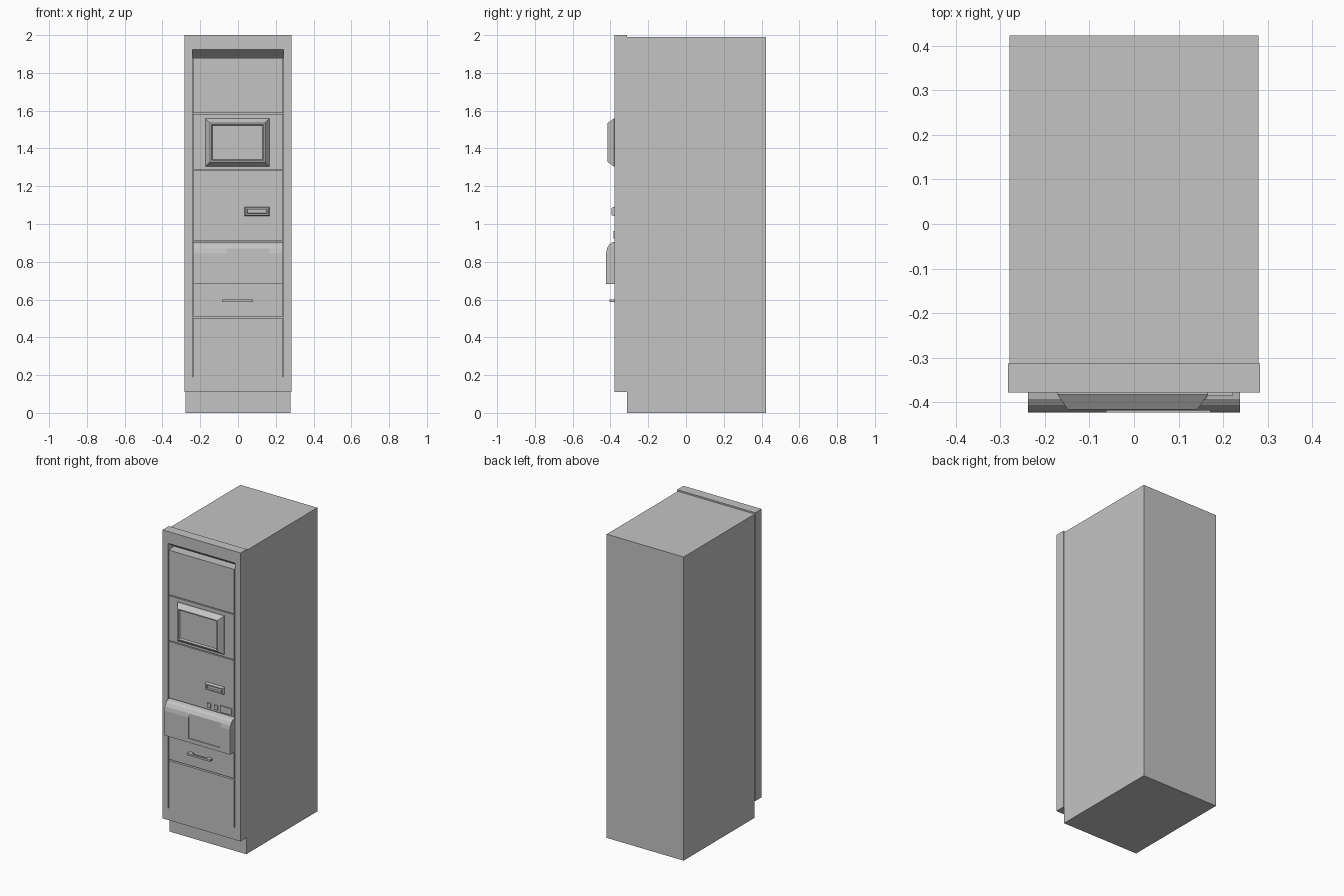
import bpy, bmesh
from mathutils import Vector

if "Cube" in bpy.data.objects:
    bpy.data.objects.remove(bpy.data.objects["Cube"])

grey = bpy.data.materials.new("light_grey")
grey.diffuse_color = (0.55, 0.55, 0.55, 1)
grey.use_nodes = True
grey.node_tree.nodes["Principled BSDF"].inputs["Base Color"].default_value = grey.diffuse_color

FRONT = -0.378      # front plane of the fascia
BACK = -0.313       # where fascia meets the cabinet


def finish(name, bm):
    bmesh.ops.recalc_face_normals(bm, faces=bm.faces)
    me = bpy.data.meshes.new(name)
    bm.to_mesh(me)
    bm.free()
    me.materials.append(grey)
    ob = bpy.data.objects.new(name, me)
    bpy.context.collection.objects.link(ob)
    return ob


def box(name, x0, x1, y0, y1, z0, z1):
    bm = bmesh.new()
    bmesh.ops.create_cube(bm, size=1)
    for v in bm.verts:
        v.co = Vector((x0 if v.co.x < 0 else x1,
                       y0 if v.co.y < 0 else y1,
                       z0 if v.co.z < 0 else z1))
    return finish(name, bm)


def extrude_x(name, profile, x0, x1):
    """Sweep a (y, z) outline across the width."""
    bm = bmesh.new()
    face = bm.faces.new([bm.verts.new((x0, y, z)) for y, z in profile])
    ext = bmesh.ops.extrude_face_region(bm, geom=[face])["geom"]
    verts = [g for g in ext if isinstance(g, bmesh.types.BMVert)]
    bmesh.ops.translate(bm, verts=verts, vec=(x1 - x0, 0, 0))
    return finish(name, bm)


def stepped(name, rect, steps):
    """Stack shrinking rectangles (inset, y) outward from the fascia."""
    x0, x1, z0, z1 = rect
    bm = bmesh.new()
    rings = []
    for i, y in steps:
        rings.append([bm.verts.new(c) for c in (
            (x0 + i, y, z0 + i), (x1 - i, y, z0 + i),
            (x1 - i, y, z1 - i), (x0 + i, y, z1 - i))])
    for a, b in zip(rings, rings[1:]):
        for k in range(4):
            n = (k + 1) % 4
            bm.faces.new((a[k], a[n], b[n], b[k]))
    bm.faces.new(rings[0])
    bm.faces.new(rings[-1])
    return finish(name, bm)


def cut(ob, cutters):
    for c in cutters:
        m = ob.modifiers.new("cut", "BOOLEAN")
        m.operation, m.solver, m.object = "DIFFERENCE", "EXACT", c
    bpy.context.view_layer.update()
    dg = bpy.context.evaluated_depsgraph_get()
    ob_mesh = bpy.data.meshes.new_from_object(ob.evaluated_get(dg))
    ob.modifiers.clear()
    ob.data = ob_mesh
    for c in cutters:
        bpy.data.objects.remove(c)


# Cabinet with plinth, and the overhanging fascia
box("cabinet", -0.279, 0.279, BACK, 0.423, 0, 1.99)
fascia = box("fascia", -0.283, 0.283, FRONT, BACK, 0.11, 2.0)

# Panel gaps and the sloped slot under the top rail
cutters = []
for s in (-1, 1):
    xs = sorted((s * 0.237, s * 0.242))
    cutters.append(box("gap_cutter", *xs, -0.40, -0.355, 0.19, 1.90))
for z, h in ((1.585, 0.006), (1.285, 0.006), (0.908, 0.008), (0.505, 0.009)):
    cutters.append(box("gap_cutter", -0.239, 0.239, -0.40, -0.358,
                       z - h / 2, z + h / 2))
cutters.append(extrude_x("slot_cutter", [(-0.40, 1.88), (-0.315, 1.88),
               (FRONT, 1.923), (-0.40, 1.923)], -0.242, 0.242))
cut(fascia, cutters)

# Screen with bevelled surround and sunken display
stepped("screen", (-0.172, 0.166, 1.305, 1.558),
        [(0, FRONT + 0.005), (0, FRONT - 0.004), (0.024, -0.416),
         (0.031, -0.416), (0.036, -0.405)])

# Card reader with sunken mouth
stepped("card_reader", (0.035, 0.166, 1.043, 1.09),
        [(0, FRONT + 0.005), (0, FRONT - 0.004), (0.005, -0.395),
         (0.012, -0.395), (0.014, -0.384)])

# Small keys and reader plate
for name, x0, x1, z0, z1 in (("left_key", 0.045, 0.07, 0.927, 0.957),
                             ("right_key", 0.096, 0.121, 0.927, 0.957),
                             ("reader_plate", 0.138, 0.222, 0.922, 0.964)):
    box(name, x0, x1, -0.385, FRONT + 0.005, z0, z1)

# Bulging drawer front with rounded top and a sunken tray window
drawer = extrude_x("drawer_front", [
    (FRONT + 0.005, 0.683), (-0.423, 0.683), (-0.423, 0.845), (-0.418, 0.871),
    (-0.406, 0.891), (-0.392, 0.902), (FRONT + 0.005, 0.906)], -0.238, 0.238)
cut(drawer, [box("tray_cutter", -0.062, 0.17, -0.45, -0.418, 0.71, 0.88)])

# Pull handle on two short posts
box("handle", -0.085, 0.08, -0.406, -0.394, 0.588, 0.6)
for name, x in (("left_handle_post", -0.085), ("right_handle_post", 0.05)):
    box(name, x, x + 0.03, -0.396, FRONT + 0.005, 0.588, 0.6)
